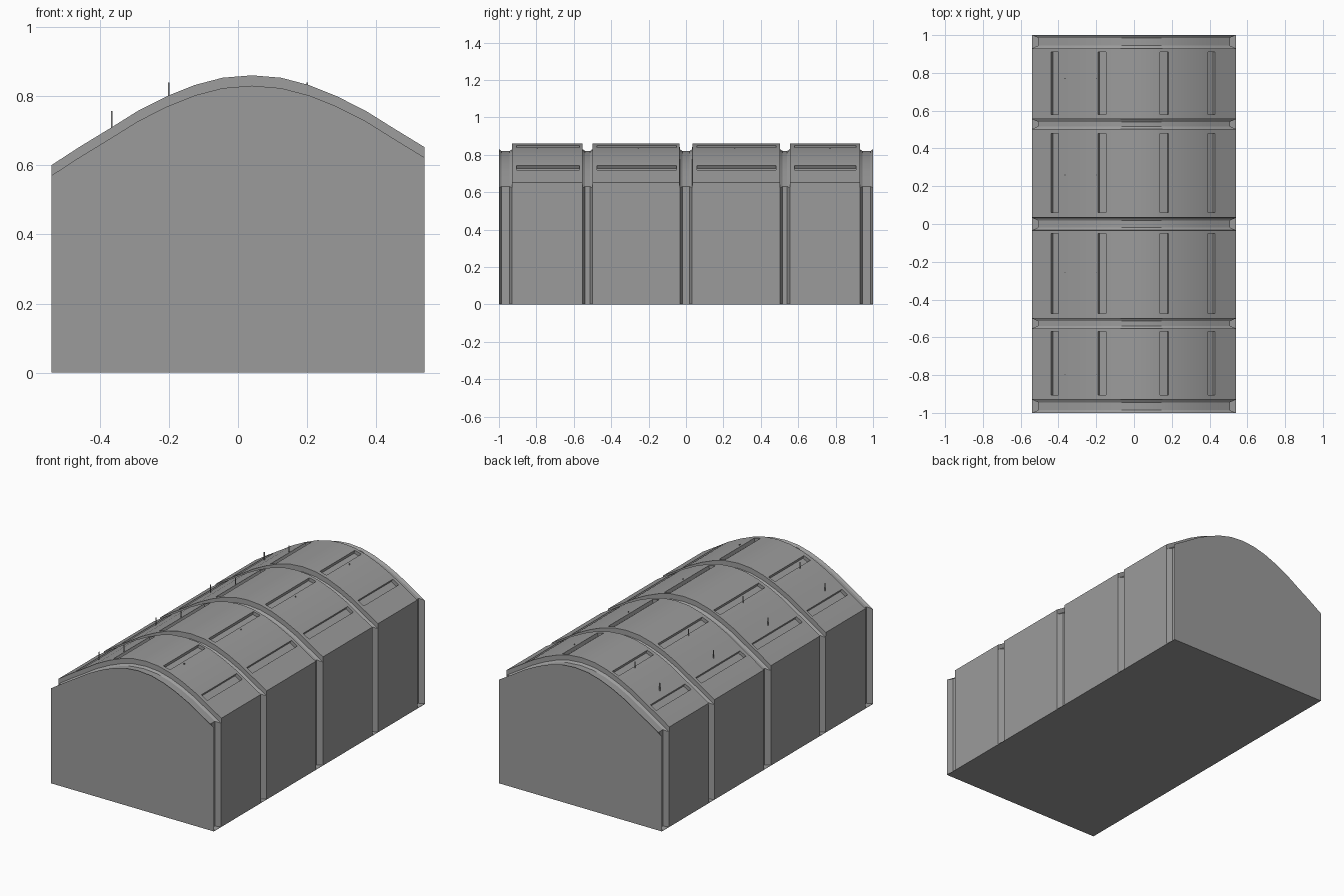
import bpy, bmesh, math
from mathutils import Matrix, Vector

if "Cube" in bpy.data.objects:
    bpy.data.objects.remove(bpy.data.objects["Cube"], do_unlink=True)

grey = bpy.data.materials.new("plain_grey")
grey.use_nodes = True
grey.diffuse_color = (0.33, 0.33, 0.33, 1)
grey.node_tree.nodes["Principled BSDF"].inputs["Base Color"].default_value = (0.33, 0.33, 0.33, 1)

HALF, CREST, BASE = 0.54, 0.04, 0.002
ARCH = [(0, .86), (.085, .853), (.165, .832), (.245, .80), (.33, .757), (.405, .71), (.5, .652), (.58, .60)]


def roof(x):
    """Height of the vault, symmetric about its slightly offset crest."""
    t = abs(x - CREST)
    for (a, za), (b, zb) in zip(ARCH, ARCH[1:]):
        if t <= b:
            return za + (zb - za) * (t - a) / (b - a)
    return ARCH[-1][1]


def finish(name, bm):
    bmesh.ops.recalc_face_normals(bm, faces=bm.faces)
    mesh = bpy.data.meshes.new(name)
    bm.to_mesh(mesh)
    bm.free()
    mesh.materials.append(grey)
    ob = bpy.data.objects.new(name, mesh)
    bpy.context.collection.objects.link(ob)
    return ob


def add_box(bm, size, matrix):
    bmesh.ops.create_cube(bm, size=1, matrix=matrix @ Matrix.Diagonal((*size, 1)))


# Vaulted hall: cross-sections lofted along y, pinched in at each groove
knots = sorted({CREST + s * t for t, z in ARCH for s in (-1, 1) if abs(CREST + s * t) < HALF - .035})


def section(bm, y, inset, drop):
    w = HALF - inset
    xs = [-w] + knots + [w]
    pts = [(-w, BASE)] + [(x, roof(x) - drop) for x in xs] + [(w, BASE)]
    return [bm.verts.new((x, y, z)) for x, z in pts]


grooves = [(-1, -.93), (-.553, -.50), (-.033, .033), (.503, .555), (.93, 1)]
stations = []
for a, b in grooves:
    if a > -1:
        stations.append((a - .001, 0, 0))
    stations += [(a, 0, .03), (a + .014, .032, .04), (b - .014, .032, .04), (b, 0, .03)]
    if b < 1:
        stations.append((b + .001, 0, 0))

bm = bmesh.new()
rings = [section(bm, *s) for s in stations]
for r, q in zip(rings, rings[1:]):
    for i in range(len(r)):
        j = (i + 1) % len(r)
        bm.faces.new((r[i], r[j], q[j], q[i]))
bm.faces.new(rings[0])
bm.faces.new(rings[-1])
hall = finish("vaulted_hall", bm)

# Long slots sunk into the roof of each bay
bm = bmesh.new()
for y0, y1 in [(-.905, -.57), (-.475, -.05), (.06, .48), (.58, .91)]:
    for x in (-.42, -.17, .16, .41):
        slope = math.atan2(roof(x + .02) - roof(x - .02), .04)
        m = Matrix.Translation((x, (y0 + y1) / 2, roof(x))) @ Matrix.Rotation(-slope, 4, 'Y')
        add_box(bm, (.045, y1 - y0, .04), m)
cutter = finish("slot_cutter", bm)
cutter.hide_render = True

cut = hall.modifiers.new("slots", 'BOOLEAN')
cut.operation = 'DIFFERENCE'
cut.solver = 'EXACT'
cut.object = cutter
bpy.context.view_layer.objects.active = hall
hall.select_set(True)
bpy.ops.object.modifier_apply(modifier=cut.name)
bpy.data.objects.remove(cutter, do_unlink=True)
bpy.ops.object.shade_smooth_by_angle(angle=math.radians(20))

# Floor slab closing the underside
bm = bmesh.new()
add_box(bm, (HALF * 2, 2, BASE), Matrix.Translation((0, 0, BASE / 2)))
finish("floor_slab", bm)

# Thin hanger rods poking through the roof
bm = bmesh.new()
for y in (-.795, -.255, .26, .77):
    for x, top in ((.2, .84), (.365, .757)):
        for s in (-1, 1):
            low = min(roof(s * x), top) - .02
            add_box(bm, (.004, .004, top - low), Matrix.Translation((s * x, y, (top + low) / 2)))
finish("hanger_rods", bm)
